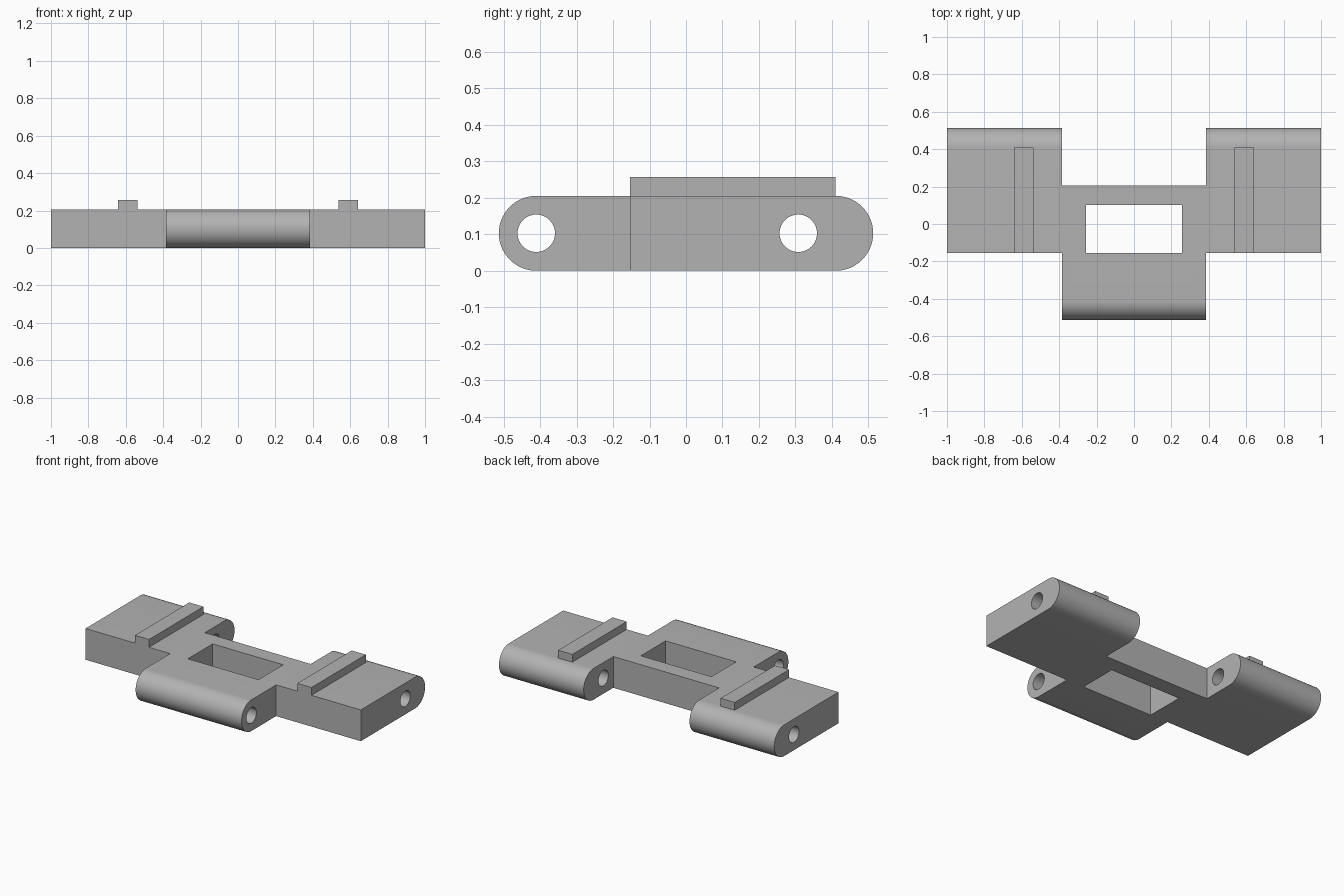
import bpy
import bmesh
import math

if "Cube" in bpy.data.objects:
    bpy.data.objects.remove(bpy.data.objects["Cube"])

U = 2 / 39          # design unit
R = 2 * U           # radius of the rounded ends, half the plate thickness

grey = bpy.data.materials.new("plain grey")
grey.use_nodes = True
COLOUR = (0.45, 0.45, 0.45, 1)
grey.diffuse_color = COLOUR
grey.node_tree.nodes["Principled BSDF"].inputs["Base Color"].default_value = COLOUR


def prism(name, profile, x0, x1):
    """Extrude a (y, z) profile along x."""
    bm = bmesh.new()
    face = bm.faces.new([bm.verts.new((x0, y, z)) for y, z in profile])
    ext = bmesh.ops.extrude_face_region(bm, geom=[face])["geom"]
    verts = [v for v in ext if isinstance(v, bmesh.types.BMVert)]
    bmesh.ops.translate(bm, verts=verts, vec=(x1 - x0, 0, 0))
    bmesh.ops.recalc_face_normals(bm, faces=bm.faces[:])
    mesh = bpy.data.meshes.new(name)
    bm.to_mesh(mesh)
    bm.free()
    mesh.materials.append(grey)
    obj = bpy.data.objects.new(name, mesh)
    bpy.context.collection.objects.link(obj)
    return obj


def arc(y, radius, start, end, steps):
    angles = [start + (end - start) * i / steps for i in range(steps + 1)]
    return [(y + radius * math.cos(a), R + radius * math.sin(a)) for a in angles]


def rounded_plate(flat, round_y):
    """Side profile: flat at one end, half round at the other."""
    side = 1 if round_y > flat else -1
    curve = [(round_y + side * (y - round_y), z)
             for y, z in arc(round_y, R, -math.pi / 2, math.pi / 2, 32)]
    return curve + [(flat, 2 * R), (flat, 0)]


def box(y0, y1, z0, z1):
    return [(y0, z0), (y1, z0), (y1, z1), (y0, z1)]


def pin_hole(y):
    return arc(y, U, 0, 2 * math.pi, 48)[:-1]


def combine(target, tool, operation):
    """Apply a boolean and discard the tool."""
    tool.hide_render = True
    mod = target.modifiers.new("boolean", "BOOLEAN")
    mod.operation = operation
    mod.solver = "EXACT"
    mod.object = tool
    bpy.context.view_layer.objects.active = target
    bpy.ops.object.modifier_apply(modifier=mod.name)
    bpy.data.objects.remove(tool)


def smooth(obj):
    bpy.ops.object.select_all(action="DESELECT")
    obj.select_set(True)
    bpy.context.view_layer.objects.active = obj
    bpy.ops.object.shade_smooth_by_angle(angle=math.radians(30))


# Centre block: rounded front knuckle, pin hole and rectangular window
centre = prism("centre_knuckle", rounded_plate(4 * U, -8 * U), -7.5 * U, 7.5 * U)
combine(centre, prism("pin_cutter", pin_hole(-8 * U), -1, 1), "DIFFERENCE")
combine(centre, prism("window_cutter", box(-3 * U, 2 * U, -1, 1), -5 * U, 5 * U),
        "DIFFERENCE")
smooth(centre)

# Side arms: rounded at the back with a pin hole, each carrying a raised rail
for side, s in (("left", 1), ("right", -1)):
    arm = prism(side + "_arm", rounded_plate(-3 * U, 8 * U), s * 7.5 * U, s * 1.0)
    combine(arm, prism("pin_cutter", pin_hole(6 * U), -2, 2), "DIFFERENCE")
    smooth(arm)
    prism(side + "_rail", box(-3 * U, 8 * U, 2 * R, 2 * R + U),
          s * 10.5 * U, s * 12.5 * U)
